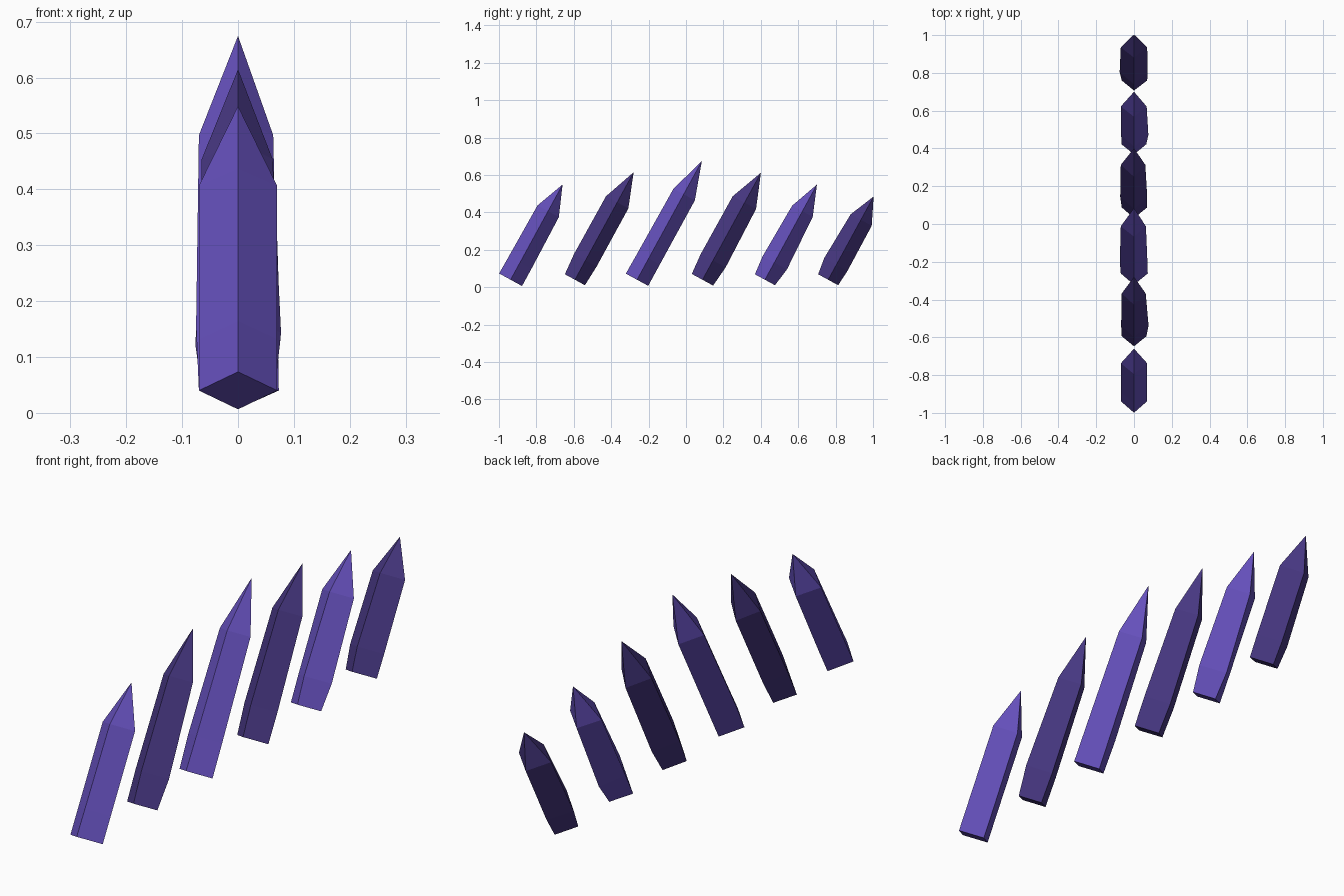
import bpy, bmesh, math
from mathutils import Vector

if "Cube" in bpy.data.objects:
    bpy.data.objects.remove(bpy.data.objects["Cube"])

TILT = 0.5
UP = Vector((0, math.sin(TILT), math.cos(TILT)))      # along each spike
BACK = Vector((0, math.cos(TILT), -math.sin(TILT)))   # across it, toward the rear
SIDE = Vector((1, 0, 0))
LEVELS = (0, 0.18, 0.72)                              # ring heights / length


def material(name, color):
    m = bpy.data.materials.new(name)
    m.diffuse_color = (*color, 1)
    m.use_nodes = True
    m.node_tree.nodes["Principled BSDF"].inputs["Base Color"].default_value = m.diffuse_color
    return m


light = material("light_purple", (0.13, 0.08, 0.50))
dark = material("dark_purple", (0.062, 0.038, 0.22))


def spike(name, y, length, rings, mat):
    """Four-sided crystal; each ring = radii (right, back, left, front)."""
    bm = bmesh.new()
    base = Vector((0, y, 0.04))
    loops = []
    for level, radii in zip(LEVELS, rings):
        centre = base + UP * length * level
        loops.append([bm.verts.new(centre + d * r)
                      for d, r in zip((SIDE, BACK, -SIDE, -BACK), radii)])
    tip = bm.verts.new(base + UP * length)
    bm.faces.new(loops[0][::-1])
    for i in range(4):
        j = (i + 1) % 4
        for lo, hi in zip(loops, loops[1:]):
            bm.faces.new((lo[i], lo[j], hi[j], hi[i]))
        bm.faces.new((loops[-1][i], loops[-1][j], tip))
    bmesh.ops.recalc_face_normals(bm, faces=bm.faces)
    mesh = bpy.data.meshes.new(name)
    bm.to_mesh(mesh)
    bm.free()
    mesh.materials.append(mat)
    bpy.context.collection.objects.link(bpy.data.objects.new(name, mesh))


# Row of back spikes: base y, length, radii of base / lower / shoulder rings
SPIKES = [
    (-0.938, 0.58, ((.07, .07, .07, .07), (.07, .07, .07, .068), (.07, .066, .07, .064))),
    (-0.594, 0.655, ((.066, .061, .065, .061), (.077, .068, .068, .07), (.062, .068, .065, .068))),
    (-0.262, 0.723, ((.073, .068, .07, .068), (.071, .068, .075, .066), (.063, .068, .07, .062))),
    (0.088, 0.652, ((.07, .065, .065, .065), (.07, .077, .073, .074), (.06, .07, .07, .072))),
    (0.422, 0.58, ((.065, .061, .066, .061), (.076, .077, .068, .071), (.067, .063, .07, .062))),
    (0.760, 0.507, ((.07, .061, .065, .061), (.071, .068, .076, .074), (.07, .066, .07, .062))),
]
for n, (y, length, rings) in enumerate(SPIKES):
    spike(f"crystal_spike_{n + 1}", y, length, rings, dark if n % 2 else light)
